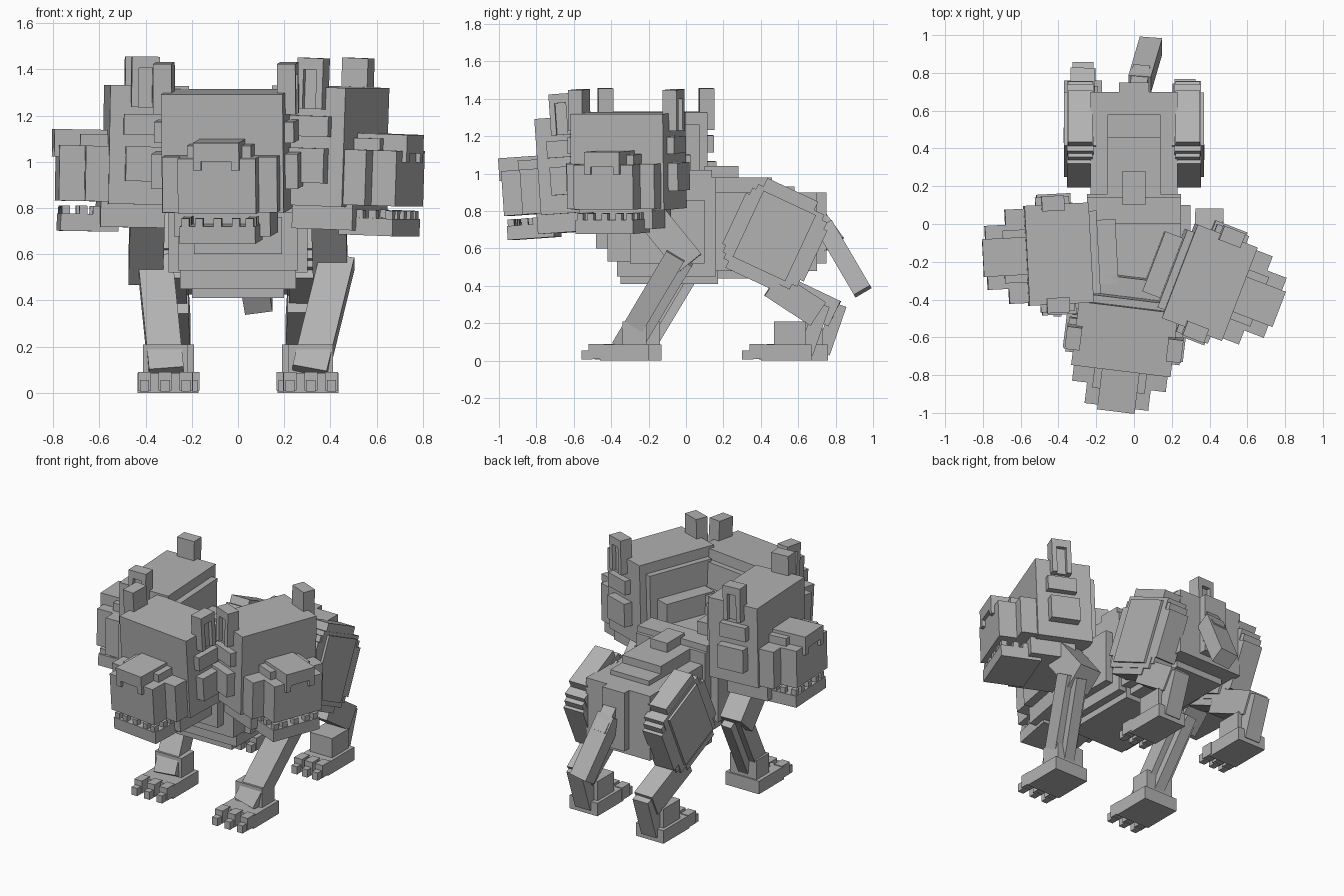
import bpy, bmesh
from math import radians
from mathutils import Matrix, Vector

if "Cube" in bpy.data.objects:
    bpy.data.objects.remove(bpy.data.objects["Cube"], do_unlink=True)

grey = bpy.data.materials.new("stone grey")
grey.use_nodes = True
GREY = (0.45, 0.45, 0.45, 1)
grey.diffuse_color = GREY
grey.node_tree.nodes["Principled BSDF"].inputs["Base Color"].default_value = GREY


def blocks(name, boxes, matrix=Matrix()):
    """One object from boxes given as (x range, y range, z range)."""
    bm = bmesh.new()
    for ranges in boxes:
        mid = Vector([(a + b) / 2 for a, b in ranges])
        size = [abs(b - a) for a, b in ranges]
        bmesh.ops.create_cube(bm, size=1, matrix=matrix @ Matrix.Translation(mid)
                              @ Matrix.Diagonal((*size, 1)))
    mesh = bpy.data.meshes.new(name)
    bm.to_mesh(mesh)
    bm.free()
    mesh.materials.append(grey)
    ob = bpy.data.objects.new(name, mesh)
    bpy.context.collection.objects.link(ob)
    return ob


def wide(half, y, z):
    """Box range centred on x."""
    return ((-half, half), y, z)


def limb(name, start, end, width, depth):
    """Square bar between two points."""
    p, q = Vector(start), Vector(end)
    zax = (q - p).normalized()
    yax = zax.cross(Vector((1, 0, 0))).normalized()
    xax = yax.cross(zax)
    m = Matrix((xax, yax, zax)).transposed().to_4x4()
    m.translation = p
    return blocks(name, [wide(width / 2, (-depth / 2, depth / 2), (0, (q - p).length))], m)


def head(side, place, yaw, pitch):
    m = (Matrix.Translation(place) @ Matrix.Rotation(radians(yaw), 4, "Z")
         @ Matrix.Rotation(radians(pitch), 4, "X"))
    blocks(side + "_skull", [wide(.265, (-.17, .17), (0, .515))], m)
    blocks(side + "_neck", [wide(.22, (.16, .21), (.02, .45)),
                            wide(.17, (.2, .31), (-.05, .29))], m)
    # Stepped snout with a nose bridge, nostril ridge and fangs
    snout = [wide(.25, (-.27, -.16), (.01, .25)),
             wide(.17, (-.38, -.26), (.01, .25)),
             wide(.14, (-.29, -.16), (.2, .3)),
             wide(.1, (-.4, -.16), (.24, .32))]
    snout += [((s * .1, s * .065), (-.4, -.36), (.2, .26)) for s in (-1, 1)]
    blocks(side + "_snout", snout, m)
    blocks(side + "_lower_jaw", [wide(.165, (-.37, -.12), (-.12, -.045)),
                                 wide(.21, (-.2, .08), (-.1, .01))], m)
    # Teeth along the front and sides of the jaw
    teeth = [((x - .017, x + .017), (-.365, -.33), (-.05, -.01))
             for x in (-.14, -.08, 0, .08, .14)]
    teeth += [((s * .16, s * .125), (y, y + .035), (-.05, -.01))
              for s in (-1, 1) for y in (-.29, -.23)]
    blocks(side + "_teeth", teeth, m)
    for s, tag in ((-1, "right"), (1, "left")):
        blocks(f"{side}_{tag}_cheek", [((s * .26, s * .32), (-.1, .08), (.1, .25)),
                                       ((s * .26, s * .305), (-.11, .07), (.3, .39))], m)
        # Ear is a recessed panel framed by two posts and a cap
        ear = [((s * .23, s * .285), (-.08, .04), (.42, .64)),
               ((s * .23, s * .31), (-.08, .04), (.59, .64))]
        ear += [((s * .23, s * .31), (y, y + .03), (.42, .6)) for y in (-.08, .01)]
        blocks(f"{side}_{tag}_ear", ear, m)


head("centre", (-.045, -.575, .79), -7, 4)
head("left", (.385, -.305, .81), 69, 2)
head("right", (-.405, -.16, .815), -87, -1)

# Torso in stepped layers
blocks("chest", [wide(.3, (-.3, .1), (.52, .86)),
                 wide(.25, (-.37, .16), (.45, .98)),
                 wide(.2, (-.35, .17), (.41, .8)),
                 wide(.26, (-.42, -.1), (.53, .78)),
                 wide(.19, (-.48, -.2), (.6, .76))])
blocks("rump", [wide(.23, (.1, .7), (.48, .9)),
                wide(.08, (.6, .75), (.52, .9)),
                wide(.17, (.1, .6), (.44, .6))])
blocks("back_plates", [wide(.25, (0, .14), (.7, 1.02)),
                       wide(.14, (.1, .46), (.85, .98)),
                       wide(.14, (.4, .58), (.85, .93)),
                       wide(.06, (.1, .28), (.9, 1.04))])
limb("tail", (.03, .74, .72), (.09, .945, .37), .12, .1)
limb("tail_base", (.02, .66, .8), (.04, .79, .62), .09, .13)


def foot(name, x, half, toe, sole_end, ankle):
    """Sole, three stepped toes and a raised ankle block."""
    parts = [((x - half, x + half), (toe + .1, sole_end), (0, .085)),
             ((x - half * .8, x + half * .8), ankle, (.05, .21))]
    for dx in (-half * .75, 0, half * .75):
        parts += [((x + dx - .028, x + dx + .028), (toe + .04, toe + .12), (.01, .09)),
                  ((x + dx - .02, x + dx + .02), (toe, toe + .06), (.005, .055))]
    blocks(name, parts)


# Forelegs, the right one standing slightly further back
for s, tag, shift, top in ((1, "left", 0, .43), (-1, "right", .07, .36)):
    limb(tag + "_upper_arm", (s * .39, -.24, .84), (s * .4, .02 + shift / 2, .52), .15, .16)
    limb(tag + "_forearm", (s * top, -.05 + shift, .57), (s * .31, -.34 + shift, .08), .15, .11)
    limb(tag + "_forearm_ridge", (s * top, 0 + shift, .53),
         (s * .31, -.27 + shift, .08), .07, .08)
    foot(tag + "_front_foot", s * .315, .12, -.56 + shift, -.2 + shift,
         (-.34 + shift, -.21 + shift))

# Hind legs, the right one stretched slightly further back
for s, tag, shift in ((1, "left", -.06), (-1, "right", .03)):
    m = Matrix.Translation((s * .285, .475, .66)) @ Matrix.Rotation(radians(-25), 4, "X")
    blocks(tag + "_thigh", [wide(.07, (-.2, .19), (-.22, .22)),
                            wide(.07, (-.24, .24), (-.15, .15)),
                            wide(.085, (-.16, .15), (-.19, .2)),
                            wide(.065, (-.17, .13), (-.26, .27)),
                            wide(.065, (-.22, .22), (-.19, .19))], m)
    limb(tag + "_shin", (s * .28, .46, .41), (s * .27, .765 + shift, .25), .13, .15)
    limb(tag + "_hock", (s * .27, .79 + shift, .3), (s * .27, .7 + shift, .04), .11, .08)
    foot(tag + "_hind_foot", s * .27, .1, .36 + shift, .73 + shift,
         (.53 + shift, .7 + shift))
